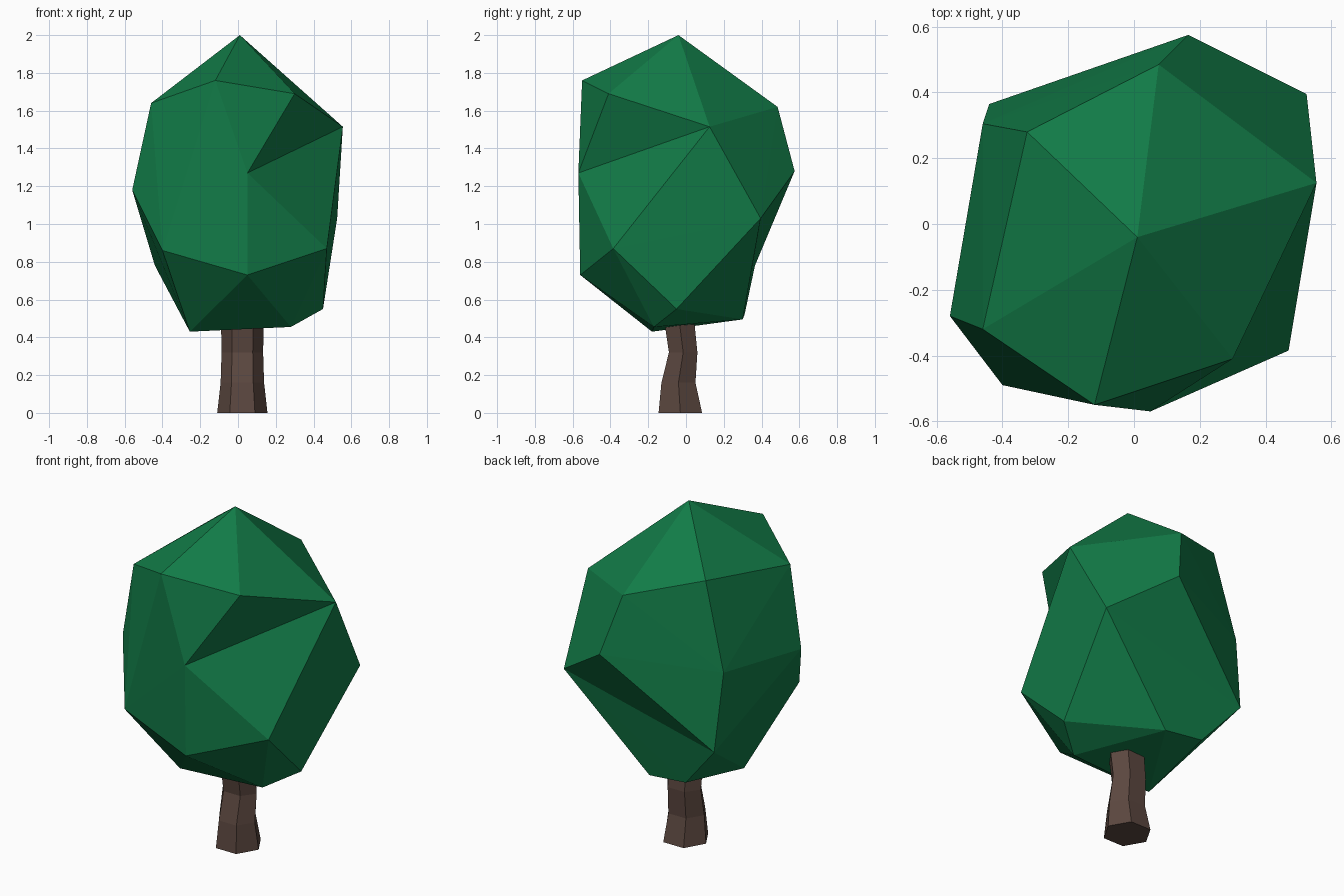
import bpy
import bmesh
from math import cos, sin, tau

default_cube = bpy.data.objects.get("Cube")
if default_cube:
    bpy.data.objects.remove(default_cube, do_unlink=True)


def make_material(name, rgb):
    material = bpy.data.materials.new(name)
    material.use_nodes = True
    color = (*rgb, 1)
    material.diffuse_color = color
    shader = material.node_tree.nodes["Principled BSDF"]
    shader.inputs["Base Color"].default_value = color
    shader.inputs["Roughness"].default_value = 0.9
    return material


def make_object(name, bm, material):
    bmesh.ops.recalc_face_normals(bm, faces=bm.faces[:])
    mesh = bpy.data.meshes.new(name)
    bm.to_mesh(mesh)
    bm.free()
    mesh.materials.append(material)
    obj = bpy.data.objects.new(name, mesh)
    bpy.context.collection.objects.link(obj)
    return obj


def turn_edge(bm, start, end):
    """Press in a dent: swap the diagonal between two triangles for start-end."""
    for edge in bm.edges:
        if len(edge.link_faces) != 2:
            continue
        corners = {v for face in edge.link_faces for v in face.verts}
        if corners - set(edge.verts) == {start, end}:
            bmesh.utils.edge_rotate(edge, True)
            return


leaf_green = make_material("leaf green", (0.006, 0.2, 0.064))
bark_brown = make_material("bark brown", (0.105, 0.063, 0.05))

# Crown: an uneven faceted boulder wrapped around a few corner points
bm = bmesh.new()
corner = bm.verts.new
peak = corner((0.01, -0.04, 2.0))
# upper corners
brow = corner((0.3, -0.41, 1.69))
shoulder = corner((0.555, 0.125, 1.515))
for point in ((-0.12, -0.55, 1.76), (0.075, 0.485, 1.62),
              (-0.325, 0.28, 1.735), (-0.46, -0.32, 1.64)):
    corner(point)
# widest corners
front = corner((0.05, -0.57, 1.27))
back = corner((0.165, 0.575, 1.28))
side = corner((0.525, 0.395, 1.03))
for point in ((-0.46, 0.305, 1.235), (-0.56, -0.28, 1.18),
              (0.47, -0.385, 0.87), (0.05, -0.56, 0.73), (-0.4, -0.49, 0.86)):
    corner(point)
# lower corners
hip = corner((-0.44, 0.365, 0.78))
heel = corner((-0.215, 0.31, 0.52))
for point in ((0.03, 0.3, 0.495), (0.45, -0.05, 0.55),
              (0.28, -0.17, 0.455), (-0.255, -0.18, 0.43)):
    corner(point)
bmesh.ops.convex_hull(bm, input=bm.verts[:])
# dents in the front and under the back
turn_edge(bm, front, shoulder)
turn_edge(bm, side, heel)
turn_edge(bm, side, hip)
make_object("crown", bm, leaf_green)

# Trunk: slightly crooked six-sided column (height, centre y, half width, half depth)
SIDES = 6
bm = bmesh.new()
rings = []
for z, y, rx, ry in ((0, -0.03, 0.133, 0.133), (0.16, -0.04, 0.115, 0.104),
                     (0.32, -0.015, 0.11, 0.087), (0.6, -0.05, 0.115, 0.095)):
    rings.append([bm.verts.new((0.023 + rx * cos(tau * i / SIDES),
                                y + ry * sin(tau * i / SIDES), z))
                  for i in range(SIDES)])
for low, high in zip(rings, rings[1:]):
    for i in range(SIDES):
        j = (i + 1) % SIDES
        bm.faces.new((low[i], low[j], high[j], high[i]))
bm.faces.new(rings[0][::-1])
bm.faces.new(rings[-1])
make_object("trunk", bm, bark_brown)
